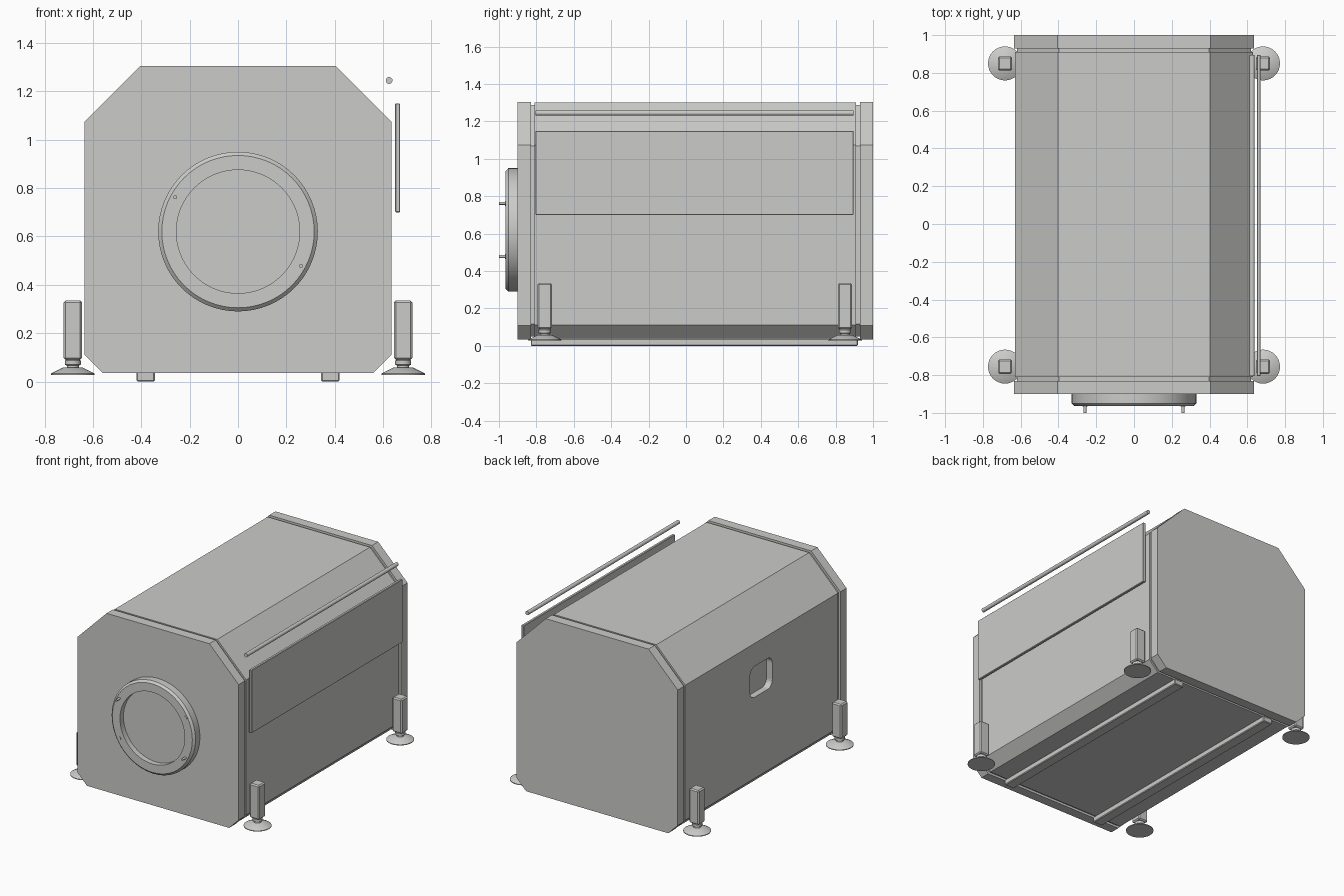
import bpy, bmesh, math
from mathutils import Matrix, Vector

if "Cube" in bpy.data.objects:
    bpy.data.objects.remove(bpy.data.objects["Cube"])

grey = bpy.data.materials.new("light_grey")
grey.use_nodes = True
grey.diffuse_color = (0.6, 0.6, 0.59, 1)
grey.node_tree.nodes["Principled BSDF"].inputs["Base Color"].default_value = (0.6, 0.6, 0.59, 1)


def finish(name, bm, smooth=False):
    bmesh.ops.recalc_face_normals(bm, faces=bm.faces)
    mesh = bpy.data.meshes.new(name)
    bm.to_mesh(mesh)
    bm.free()
    mesh.materials.append(grey)
    ob = bpy.data.objects.new(name, mesh)
    bpy.context.collection.objects.link(ob)
    if smooth:
        bpy.ops.object.select_all(action='DESELECT')
        ob.select_set(True)
        bpy.context.view_layer.objects.active = ob
        bpy.ops.object.shade_smooth_by_angle(angle=math.radians(30))
    return ob


def box(name, lo, hi, bevel=0.0):
    lo, hi = Vector(lo), Vector(hi)
    bm = bmesh.new()
    bmesh.ops.create_cube(bm, size=1, matrix=Matrix.Translation((lo + hi) / 2)
                          @ Matrix.Diagonal((*(hi - lo), 1)))
    if bevel:
        bmesh.ops.bevel(bm, geom=bm.edges[:], offset=bevel, segments=1, affect='EDGES')
    return finish(name, bm)


def lathe(name, profile, origin, along_y=False, steps=48):
    """Spin (radius, height) points around z, or around -y."""
    bm = bmesh.new()
    vs = [bm.verts.new((r, 0, h)) for r, h in profile]
    es = [bm.edges.new(pair) for pair in zip(vs, vs[1:])]
    bmesh.ops.spin(bm, geom=vs + es, cent=(0, 0, 0), axis=(0, 0, 1),
                   angle=math.tau, steps=steps)
    bmesh.ops.remove_doubles(bm, verts=bm.verts, dist=0.0001)
    turn = Matrix.Rotation(math.pi / 2, 4, 'X') if along_y else Matrix()
    bm.transform(Matrix.Translation(origin) @ turn)
    return finish(name, bm, True)


def housing_slab(name, y0, y1, inset):
    """Chamfered cross-section, pulled in by inset, extruded along y."""
    k = inset * math.tan(math.pi / 8)
    half = [(0.56 - k, 0.035 + inset), (0.635 - inset, 0.11 + k),
            (0.635 - inset, 1.075 - k), (0.405 - k, 1.305 - inset)]
    outline = half + [(-x, z) for x, z in reversed(half)]
    bm = bmesh.new()
    face = bm.faces.new([bm.verts.new((x, y0, z)) for x, z in outline])
    ext = bmesh.ops.extrude_face_region(bm, geom=[face])
    verts = [g for g in ext["geom"] if isinstance(g, bmesh.types.BMVert)]
    bmesh.ops.translate(bm, vec=(0, y1 - y0, 0), verts=verts)
    return finish(name, bm)


# Housing: two end plates, a main shell, and a core showing in the thin seams
housing_slab("front_plate", -0.9, -0.83, 0)
housing_slab("back_plate", 0.93, 1.0, 0)
housing_slab("seam_core_front", -0.83, -0.81, 0.016)
housing_slab("seam_core_back", 0.91, 0.93, 0.016)
shell = housing_slab("main_shell", -0.81, 0.91, 0.004)

# Rounded recess in the right wall of the shell
cut = box("recess_cutter", (-0.7, -0.07, 0.69), (-0.585, 0.18, 0.91))
bm = bmesh.new()
bm.from_mesh(cut.data)
corners = [e for e in bm.edges if abs(e.verts[0].co.x - e.verts[1].co.x) > 0.05]
bmesh.ops.bevel(bm, geom=corners, offset=0.05, segments=5, profile=0.5, affect='EDGES')
bm.to_mesh(cut.data)
bm.free()
cut.hide_render = True
cut.hide_set(True)
mod = shell.modifiers.new("recess", 'BOOLEAN')
mod.operation = 'DIFFERENCE'
mod.solver = 'EXACT'
mod.object = cut

# Round front port with a recessed centre
lathe("front_port", [(0, 0), (0.33, 0), (0.33, 0.05), (0.315, 0.064), (0.255, 0.064),
                     (0.255, 0.025), (0, 0.025)], (0, -0.9, 0.62), True, 64)
for sx in (-1, 1):
    for sz in (-1, 1):
        at = (sx * 0.26, -0.963, 0.62 + sz * 0.142)
        if sx == sz:
            lathe("port_screw", [(0, 0), (0.013, 0), (0.013, 0.004), (0, 0.004)], at, True, 16)
        else:
            lathe("port_pin", [(0, 0), (0.008, 0), (0.008, 0.037), (0, 0.037)], at, True, 16)

# Legs with round feet, and floor rails
for side, sx in (("left", 1), ("right", -1)):
    for end, y in (("front", -0.755), ("back", 0.85)):
        x = sx * 0.683
        box(f"{end}_{side}_leg", (x - 0.038, y - 0.038, 0.09), (x + 0.038, y + 0.038, 0.335), 0.008)
        lathe(f"{end}_{side}_foot", [(0, 0.028), (0.09, 0.028), (0.09, 0.033), (0.04, 0.058),
                                     (0.025, 0.058), (0.025, 0.066), (0.033, 0.07),
                                     (0.033, 0.086), (0.025, 0.092), (0, 0.092)], (x, y, 0), False, 32)
    box(f"{side}_floor_rail", (sx * 0.382 - 0.038, -0.83, 0), (sx * 0.382 + 0.038, 0.92, 0.04), 0.005)

# Side panel and handrail
box("side_panel", (0.65, -0.805, 0.7), (0.67, 0.895, 1.15), 0.003)
lathe("handrail", [(0, 0), (0.014, 0), (0.014, 1.7), (0, 1.7)], (0.625, 0.895, 1.245), True, 20)
